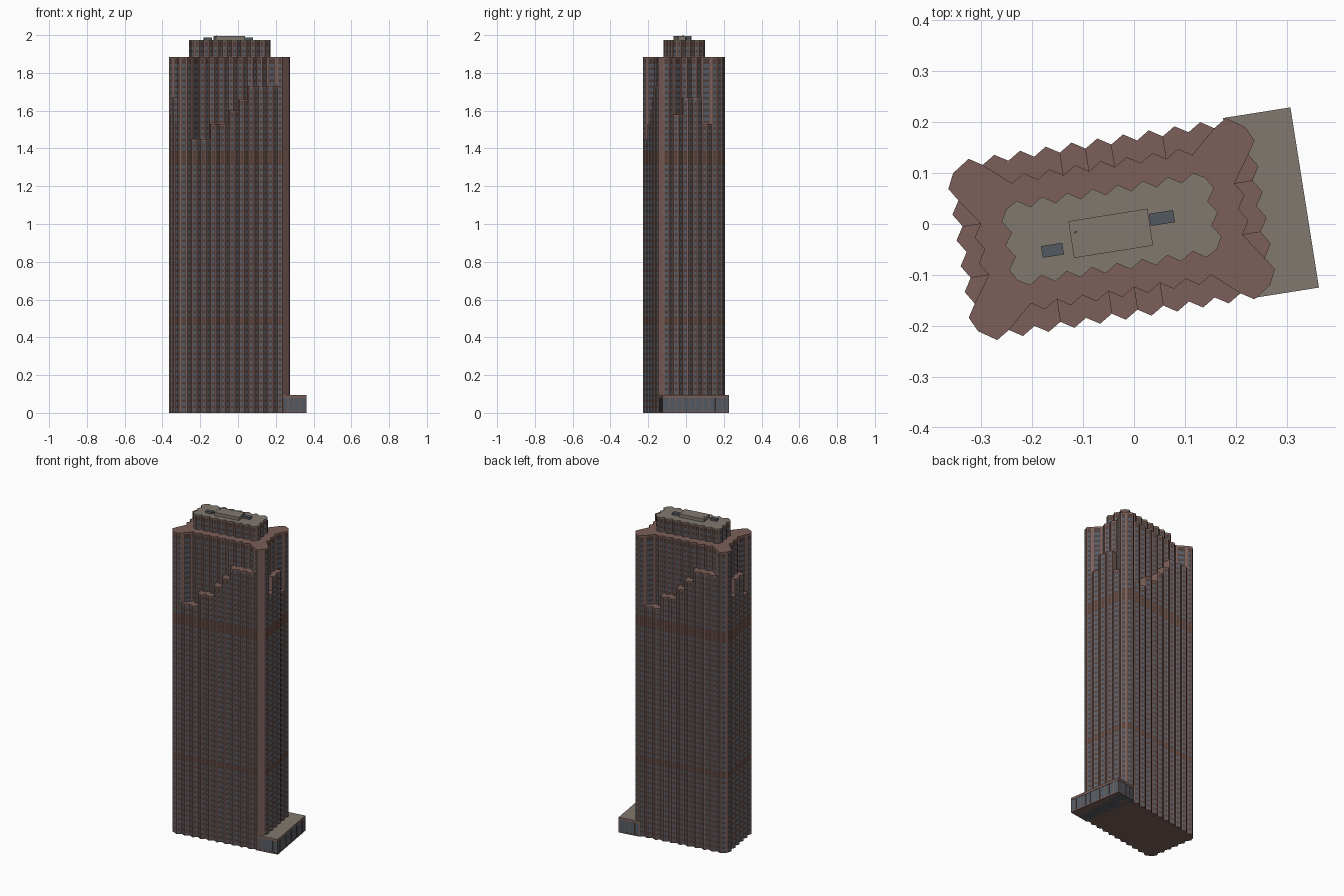
import bpy, bmesh, math
from mathutils import Vector

if "Cube" in bpy.data.objects:
    bpy.data.objects.remove(bpy.data.objects["Cube"])

ANGLE, CENTRE = math.radians(9), (-0.044, -0.010, 0)
FLOOR = 0.0314
TOP = 1.885


def material(name, rgb):
    m = bpy.data.materials.new(name)
    m.diffuse_color = (*rgb, 1)
    m.use_nodes = True
    m.node_tree.nodes["Principled BSDF"].inputs["Base Color"].default_value = m.diffuse_color
    return m


BRICK = material("brick", (0.20, 0.115, 0.10))
GREY = material("roof_grey", (0.22, 0.19, 0.16))
GLASS = material("glass", (0.09, 0.105, 0.13))
SPANDREL = material("spandrel", (0.075, 0.048, 0.042))
LOUVRE = material("louvre", (0.11, 0.055, 0.04))
STEEL = material("steel", (0.085, 0.10, 0.115))


def finish(name, bm, mat):
    bmesh.ops.recalc_face_normals(bm, faces=bm.faces) if name not in PANELS else None
    me = bpy.data.meshes.new(name)
    bm.to_mesh(me)
    bm.free()
    ob = bpy.data.objects.new(name, me)
    bpy.context.collection.objects.link(ob)
    ob.location, ob.rotation_euler = CENTRE, (0, 0, ANGLE)
    me.materials.append(mat)
    return ob


def prism(name, pts, z0, z1, mat):
    bm = bmesh.new()
    lo = [bm.verts.new((x, y, z0)) for x, y in pts]
    hi = [bm.verts.new((x, y, z1)) for x, y in pts]
    bm.faces.new(lo[::-1])
    bm.faces.new(hi)
    for i in range(len(pts)):
        j = (i + 1) % len(pts)
        bm.faces.new((lo[i], lo[j], hi[j], hi[i]))
    return finish(name, bm, mat)


def box(name, cx, cy, sx, sy, z0, z1, mat):
    x, y = sx / 2, sy / 2
    return prism(name, [(cx - x, cy - y), (cx + x, cy - y), (cx + x, cy + y), (cx - x, cy + y)], z0, z1, mat)


# Shared meshes that collect all facade panels
PANELS = {"windows": (bmesh.new(), GLASS), "spandrel_strips": (bmesh.new(), SPANDREL),
          "mechanical_louvres": (bmesh.new(), LOUVRE)}


def panel(kind, p, q, margin, z0, z1, out):
    p, q = Vector(p), Vector(q)
    d = q - p
    n = Vector((d.y, -d.x)).normalized() * out
    a, b = p + d * margin + n, q - d * margin + n
    bm = PANELS[kind][0]
    bm.faces.new([bm.verts.new(c) for c in ((*a, z0), (*b, z0), (*b, z1), (*a, z1))])


def facade(p, q, z0, z1):
    """One window column on the wall from p to q."""
    panel("spandrel_strips", p, q, 0.2, z0 + 0.004, z1 - 0.01, 0.0006)
    for k in range(64):
        a = k * FLOOR + 0.007
        b = a + 0.018
        if a < z0 or b > z1 - 0.008:
            continue
        mech = 0.45 < a < 0.50 or 1.31 < a < 1.36
        panel("mechanical_louvres" if mech else "windows", p, q, 0.24, a, b, 0.0012)


class Side:
    """Zigzag wall: h counts half teeth, odd h are valleys."""
    def __init__(self, start, d, n, teeth, pitch, depth=0.016):
        self.a, self.d, self.n = Vector(start), Vector(d), Vector(n)
        self.last, self.half, self.depth = teeth * 2, pitch / 2, depth

    def pt(self, h, inset=0.0):
        return tuple(self.a + self.d * h * self.half - self.n * (inset + self.depth * (h % 2)))

    def outer(self, h0, h1):
        return [self.pt(h) for h in range(h0, h1 + 1)]

    def inner(self, h0, h1, inset):
        # inset wall, running diagonally out to the line at both ends
        hs = [h for h in range(h0, h1 + 1) if h not in (2, self.last - 2)]
        return [(h, self.pt(h, 0 if h in (1, self.last - 1) else inset)) for h in hs]


def turn(pts):
    return [(-x, -y) for x, y in pts]


front = Side((-0.2556, -0.180), (1, 0), (0, -1), 10, 0.05112)
right = Side((0.304, -0.128), (0, 1), (1, 0), 5, 0.0512)
# each bay: first half tooth, last half tooth, height
plan = [("front", front, 0.045, [(1, 5, 1.45), (5, 9, 1.53), (9, 11, 1.60), (11, 13, 1.66), (13, 19, 1.73)]),
        ("right", right, 0.036, [(1, 3, 1.58), (3, 7, 1.67), (7, 9, 1.53)])]
opposite = {"front": "back", "right": "left"}

half = []
for label, s, inset, bays in plan:
    last = s.last
    core = s.inner(1, last - 1, inset)
    half += [s.pt(0)] + [p for _, p in core] + [s.pt(last)]
    half.append((0.290, -0.157) if label == "front" else (0.290, 0.157))
    for flip in (False, True):
        f = turn if flip else (lambda pts: pts)
        side_name = opposite[label] if flip else label
        # stepped bays in front of the core
        for i, (h0, h1, z) in enumerate(bays):
            out = s.outer(h0, h1)
            back = [p for h, p in s.inner(h0, h1, inset) if p not in (out[0], out[-1])]
            prism(f"{side_name}_bay_{i + 1}", f(out + back[::-1]), 0, z, BRICK)
            for p, q in zip(out, out[1:]):
                facade(*f([p, q]), 0, z)
        # windows on the core above the bays
        for (ha, p), (hb, q) in zip(core, core[1:]):
            z = next(b[2] for b in bays if b[0] <= (ha + hb) / 2 <= b[1])
            facade(*f([p, q]), z, TOP)
        # full-height end facets
        facade(*f([s.pt(0), s.pt(1)]), 0, TOP)
        facade(*f([s.pt(last - 1), s.pt(last)]), 0, TOP)

prism("tower_core", half + turn(half), 0, TOP, BRICK)

# Chamfered corners; the front right one keeps a plain brick facet
for c, a, b in (((0.290, -0.157), front.pt(20), right.pt(0)),
                ((0.290, 0.157), right.pt(10), tuple(turn([front.pt(0)])[0]))):
    for f in (lambda pts: pts, turn):
        if not (c[1] < 0 and f is not turn):
            facade(*f([a, c]), 0, TOP)
        facade(*f([c, b]), 0, TOP)

# Crown: smaller zigzag block with a grey roof
cf = Side((-0.175, -0.084), (1, 0), (0, -1), 7, 0.05)
cr = Side((0.211, -0.048), (0, 1), (1, 0), 2, 0.048)
ring = cf.outer(0, 14) + [(0.198, -0.071)] + cr.outer(0, 4) + [(0.198, 0.071)]
ring += turn(ring)
prism("crown", ring, TOP - 0.01, 1.970, BRICK)
prism("crown_roof", ring, 1.970, 1.975, GREY)
for p, q in zip(ring, ring[1:] + ring[:1]):
    facade(p, q, TOP, 1.975)

# Rooftop plant
box("plant_room", -0.003, -0.008, 0.157, 0.073, 1.97, 1.995, GREY)
box("left_cooling_unit", -0.121, -0.023, 0.042, 0.023, 1.97, 1.987, STEEL)
box("right_cooling_unit", 0.101, 0.006, 0.048, 0.024, 1.97, 1.988, STEEL)
box("roof_vent", -0.071, 0.005, 0.004, 0.004, 1.99, 2.0, STEEL)

# Entrance podium with glazed walls
U0, U1, V0, V1 = 0.25, 0.384, -0.177, 0.181
cu, cv, su, sv = (U0 + U1) / 2, (V0 + V1) / 2, U1 - U0, V1 - V0
box("podium_glazing", cu, cv, su - 0.004, sv - 0.004, 0.0, 0.088, GLASS)
box("podium_base", cu, cv, su, sv, 0.0, 0.007, BRICK)
box("podium_fascia", cu, cv, su, sv, 0.080, 0.092, BRICK)
box("podium_roof", cu, cv, su, sv, 0.092, 0.095, GREY)
for i in range(11):
    box(f"podium_east_mullion_{i}", U1 - 0.002, V0 + 0.002 + (sv - 0.004) * i / 10, 0.004, 0.004, 0, 0.085, BRICK)
for i in range(4):
    for v in (V0 + 0.002, V1 - 0.002):
        box("podium_end_mullion", U0 + 0.002 + (su - 0.004) * i / 4, v, 0.004, 0.004, 0, 0.085, BRICK)

for name, (bm, mat) in PANELS.items():
    finish(name, bm, mat)
